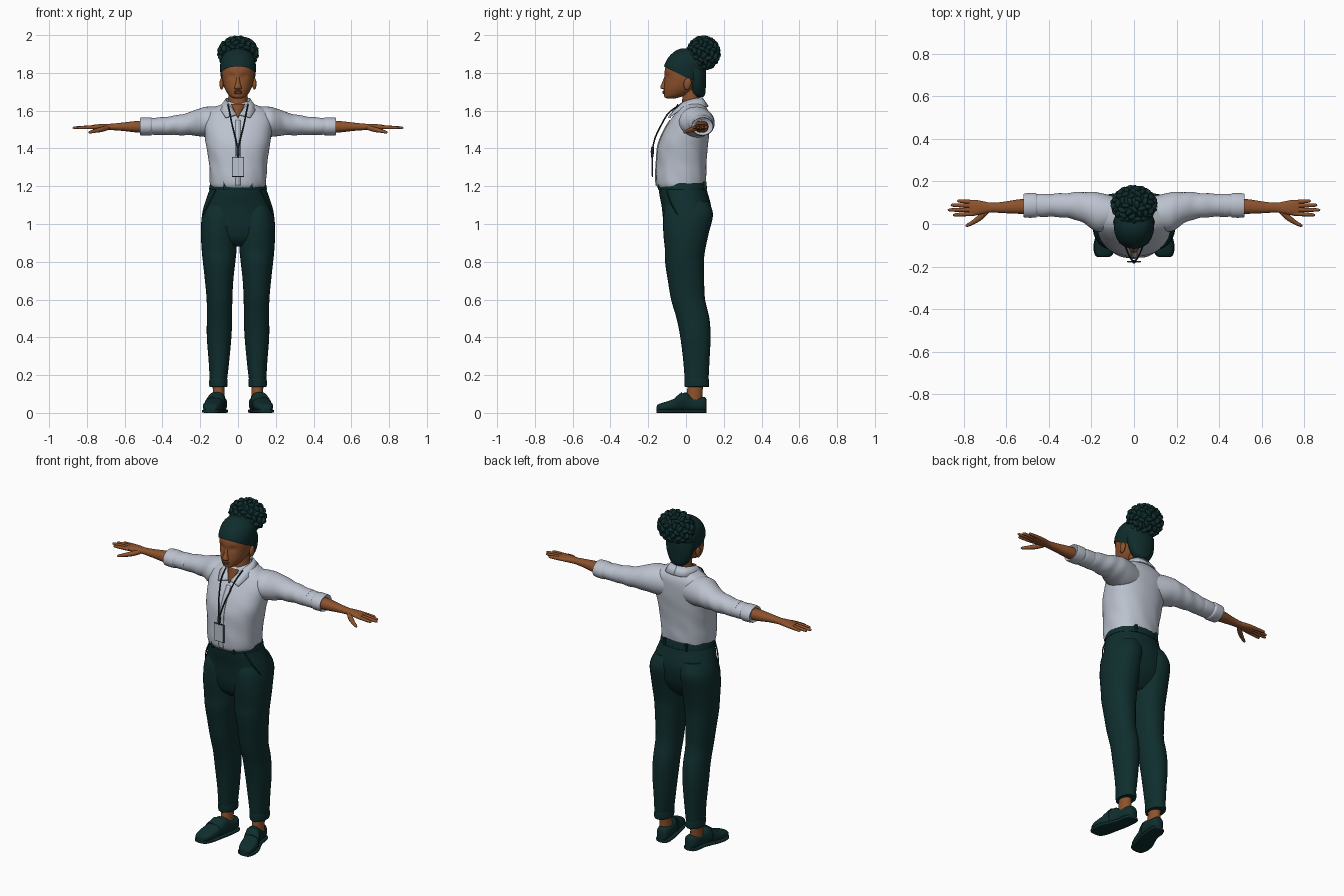
import bpy, bmesh, math
from mathutils import Vector, Matrix


def material(name, rgb):
    m = bpy.data.materials.new(name)
    m.diffuse_color = (*rgb, 1)
    return m


SKIN = material("warm brown skin", (0.27, 0.085, 0.026))
LIP = material("deep brown lips", (0.2, 0.055, 0.022))
SHIRT = material("pale grey blue cotton", (0.5, 0.54, 0.62))
CLOTH = material("dark teal cloth", (0.005, 0.027, 0.027))
HAIR = material("dark teal hair", (0.005, 0.025, 0.025))
CORD = material("charcoal cord", (0.012, 0.018, 0.025))


def finish(name, bm, mat, angle=50):
    bmesh.ops.recalc_face_normals(bm, faces=bm.faces[:])
    me = bpy.data.meshes.new(name)
    bm.to_mesh(me)
    bm.free()
    me.materials.append(mat)
    me.shade_smooth()
    me.set_sharp_from_angle(angle=math.radians(angle))
    ob = bpy.data.objects.new(name, me)
    bpy.context.collection.objects.link(ob)
    return ob


def smooth_rows(rows, steps):
    """Catmull-Rom interpolation of tuples."""
    out = []
    for i in range(len(rows) - 1):
        a, b, c, d = (rows[max(i - 1, 0)], rows[i], rows[i + 1], rows[min(i + 2, len(rows) - 1)])
        for s in range(steps):
            t = s / steps
            out.append(tuple(0.5 * (2 * q + (r - p) * t + (2 * p - 5 * q + 4 * r - w) * t * t
                                    + (3 * q - p - 3 * r + w) * t ** 3)
                             for p, q, r, w in zip(a, b, c, d)))
    return out + [tuple(rows[-1])]


def loft(name, rows, mat, axis='z', n=32, p=2.0, steps=4, side=1, scale=None, shape=None, cut=None):
    """Rows are (position, centre u, centre v, radius u, radius v)."""
    bm = bmesh.new()
    rings = []
    for t, u, v, ru, rv in smooth_rows(rows, steps):
        ring = []
        for k in range(n):
            a = math.tau * k / n
            c, s = math.cos(a), math.sin(a)
            f = scale(t, a) if scale else 1
            pu = u + f * max(ru, 0.001) * math.copysign(abs(c) ** (2 / p), c)
            pv = v + f * max(rv, 0.001) * math.copysign(abs(s) ** (2 / p), s)
            co = Vector({'z': (pu, pv, t), 'x': (t, pu, pv), 'y': (pu, t, pv)}[axis])
            if shape:
                co = shape(co)
            co.x *= side
            ring.append(bm.verts.new(co))
        rings.append(ring)
    for r0, r1 in zip(rings, rings[1:]):
        for k in range(n):
            bm.faces.new((r0[k], r0[(k + 1) % n], r1[(k + 1) % n], r1[k]))
    bm.faces.new(rings[0])
    bm.faces.new(rings[-1])
    if cut:
        bmesh.ops.bisect_plane(bm, geom=bm.verts[:] + bm.edges[:] + bm.faces[:],
                               plane_co=cut[0], plane_no=cut[1], clear_inner=True)
    return finish(name, bm, mat)


def depth(rows):
    """(z, front y, back y, half width) to loft rows."""
    return [(z, 0, (a + b) / 2, w, (b - a) / 2) for z, a, b, w in rows]


def blob(name, co, size, mat, rot=None):
    bm = bmesh.new()
    m = Matrix.Translation(co) @ (rot or Matrix()) @ Matrix.Diagonal((*size, 1))
    bmesh.ops.create_uvsphere(bm, u_segments=16, v_segments=10, radius=1, matrix=m)
    return finish(name, bm, mat)


def box(name, co, size, mat):
    bm = bmesh.new()
    bmesh.ops.create_cube(bm, size=1, matrix=Matrix.Translation(co) @ Matrix.Diagonal((*size, 1)))
    return finish(name, bm, mat, 30)


def tube(name, pts, mat, side=1, n=10):
    """Points are (x, y, z, radius)."""
    pts = smooth_rows(pts, 4)
    bm = bmesh.new()
    rings = []
    for i, q in enumerate(pts):
        d = Vector(pts[min(i + 1, len(pts) - 1)][:3]) - Vector(pts[max(i - 1, 0)][:3])
        e = d.cross(Vector((0.1, 0.9, 0.3))).normalized()
        f = d.cross(e).normalized()
        ring = []
        for k in range(n):
            a = math.tau * k / n
            co = Vector(q[:3]) + q[3] * (e * math.cos(a) + f * math.sin(a))
            co.x *= side
            ring.append(bm.verts.new(co))
        rings.append(ring)
    for r0, r1 in zip(rings, rings[1:]):
        for k in range(n):
            bm.faces.new((r0[k], r0[(k + 1) % n], r1[(k + 1) % n], r1[k]))
    bm.faces.new(rings[0])
    bm.faces.new(rings[-1])
    return finish(name, bm, mat, 60)


def strip(name, a, b, mat, thick, side=1):
    bm = bmesh.new()
    va, vb = ([bm.verts.new((x * side, y, z)) for x, y, z in smooth_rows(e, 4)] for e in (a, b))
    for i in range(len(va) - 1):
        bm.faces.new((va[i], va[i + 1], vb[i + 1], vb[i]))
    ob = finish(name, bm, mat)
    mod = ob.modifiers.new("thickness", 'SOLIDIFY')
    mod.thickness, mod.offset = thick, 0
    return ob


# Head with softly recessed eyes
def face_shape(co):
    if co.y < -0.03:
        for sx in (-1, 1):
            d = ((co.x - sx * 0.034) / 0.02) ** 2 + ((co.z - 1.782) / 0.014) ** 2
            co.y += 0.009 * math.exp(-d)
    return co


skull = [(1.664, -.1, -.06, .018), (1.672, -.114, -.03, .036), (1.69, -.117, .02, .054),
         (1.72, -.117, .06, .071), (1.76, -.113, .085, .082), (1.80, -.114, .098, .087),
         (1.84, -.106, .102, .087), (1.88, -.083, .095, .077), (1.91, -.05, .07, .05), (1.923, -.02, .04, .012)]
loft("head", depth(skull), SKIN, n=48, p=2.1, shape=face_shape)
loft("neck", [(1.56, 0, .02, .07, .06), (1.6, 0, .025, .058, .052), (1.66, 0, .028, .05, .048),
              (1.73, 0, .03, .05, .045)], SKIN)
loft("nose", [(1.712, 0, -.112, .012, .004), (1.717, 0, -.116, .02, .016), (1.727, 0, -.117, .018, .019),
              (1.75, 0, -.112, .011, .014), (1.785, 0, -.104, .008, .008)], SKIN, n=16)
for nm, z, r in (("upper_lip", 1.702, .0055), ("lower_lip", 1.694, .0065)):
    blob(nm, (0, -.116, z), (.022, .009, r), LIP)
for side, tag in ((1, "left"), (-1, "right")):
    blob(tag + "_ear", (side * .087, .008, 1.742), (.011, .02, .032), SKIN, Matrix.Rotation(-.2, 4, 'X'))

# Swept back hair, nape and curly bun
cap = [(z + .006, a - .007, b + .007, w + .007) for z, a, b, w in skull[3:]]
loft("hair_cap", depth(cap), HAIR, n=48, p=2.1, cut=((0, -.1, 1.826), (0, .45, .89)))
loft("hair_nape", [(1.672, 0, .062, .035, .03), (1.69, 0, .062, .055, .04), (1.73, 0, .06, .076, .045),
                   (1.78, 0, .055, .086, .052), (1.82, 0, .05, .087, .055)], HAIR)
centre = Vector((0, .092, 1.905))
blob("bun_core", centre, (.095, .078, .08), HAIR)
for i in range(95):
    z = 1 - 2 * (i + .5) / 95
    a = i * 2.39996
    d = Vector((math.cos(a) * math.sqrt(1 - z * z), math.sin(a) * math.sqrt(1 - z * z), z))
    pos = centre + Vector((d.x * .096, d.y * .077, d.z * .079))
    rot = d.to_track_quat('Z', 'Y').to_matrix().to_4x4() @ Matrix.Rotation(i * 1.1, 4, 'Z')
    blob("bun_curl", pos, (.021, .012, .016), HAIR, rot)

# Shirt body, placket, open neck and collar
body = [(1.185, -.14, .09, .134), (1.205, -.156, .1, .146), (1.25, -.16, .105, .15), (1.32, -.156, .108, .154),
        (1.4, -.15, .115, .166), (1.45, -.136, .12, .174), (1.5, -.113, .124, .178), (1.55, -.083, .124, .18),
        (1.59, -.055, .12, .165), (1.615, -.038, .11, .13), (1.635, -.022, .095, .085), (1.65, -.01, .08, .05)]


def creases(z, a):
    fade = max(0, 1 - abs(z - 1.27) / .15)
    return 1 + .012 * fade * math.sin(9 * a + 25 * z) + .004 * math.sin(5 * a + 60 * z)


loft("shirt_body", depth(body), SHIRT, n=64, p=2.3, scale=creases)
edge = [(y - .002, z) for z, y, _, _ in body[1:8]]
strip("shirt_placket", [(-.013, y, z) for y, z in edge], [(.013, y, z) for y, z in edge], SHIRT, .006)
strip("open_neck_skin", [(-.036, -.043, 1.635), (-.02, -.063, 1.6), (-.001, -.085, 1.563)],
      [(.036, -.043, 1.635), (.02, -.063, 1.6), (.001, -.085, 1.563)], SKIN, .006)
for side, tag in ((1, "left"), (-1, "right")):
    strip(tag + "_collar",
          [(0, .085, 1.668), (.045, .072, 1.667), (.064, .03, 1.66), (.048, -.025, 1.638), (.008, -.083, 1.578)],
          [(0, .117, 1.622), (.06, .103, 1.622), (.095, .035, 1.615), (.09, -.035, 1.6), (.066, -.092, 1.563)],
          SHIRT, .007, side)

# Lanyard and badge
for side, tag in ((1, "left"), (-1, "right")):
    tube(tag + "_lanyard", [(.052, -.03, 1.632, .004), (.044, -.09, 1.59, .004), (.032, -.128, 1.53, .004),
                            (.015, -.162, 1.46, .004), (.002, -.177, 1.4, .004)], CORD, side, 8)
tube("lanyard_clip", [(0, -.177, 1.41, .006), (0, -.178, 1.385, .009), (0, -.179, 1.35, .005)], CORD)
box("badge_frame", (0, -.177, 1.303), (.066, .005, .106), CORD)
box("badge_card", (0, -.18, 1.303), (.06, .004, .1), SHIRT)


def folds(x, a):
    return 1 + .03 * max(0, min(1, (x - .15) * 10)) * math.sin(75 * x + 2 * math.sin(a))


for side, tag in ((1, "left"), (-1, "right")):
    # Sleeve and rolled cuff
    loft(tag + "_sleeve", [(.06, .05, 1.535, .07, .075), (.12, .052, 1.538, .085, .083),
                           (.17, .056, 1.54, .092, .08), (.21, .068, 1.538, .083, .072),
                           (.26, .083, 1.53, .067, .06), (.34, .088, 1.522, .056, .051),
                           (.42, .088, 1.518, .052, .045)], SHIRT, 'x', scale=folds, side=side, steps=6)
    loft(tag + "_cuff", [(.385, .088, 1.518, .045, .04), (.39, .088, 1.518, .053, .046),
                         (.44, .088, 1.517, .054, .045), (.455, .088, 1.517, .052, .044),
                         (.465, .088, 1.516, .058, .048), (.512, .087, 1.516, .057, .047),
                         (.518, .087, 1.516, .052, .043), (.51, .086, 1.516, .04, .035)],
         SHIRT, 'x', side=side)
    # Forearm, palm, fingers and thumb
    loft(tag + "_forearm_hand", [(.46, .084, 1.515, .037, .034), (.54, .082, 1.515, .034, .03),
                                 (.61, .078, 1.515, .027, .022), (.67, .077, 1.514, .023, .017),
                                 (.71, .077, 1.514, .03, .016), (.75, .077, 1.513, .037, .014),
                                 (.775, .076, 1.513, .034, .01)], SKIN, 'x', n=24, p=2.2, side=side)
    for nm, x0, y0, x1, y1 in (("index", .75, .049, .852, .042), ("middle", .755, .067, .876, .066),
                               ("ring", .755, .086, .862, .089), ("little", .745, .102, .832, .109)):
        pts = [(x0 + (x1 - x0) * t, y0 + (y1 - y0) * t, 1.513 - .004 * t, r)
               for t, r in ((0, .0105), (.5, .0095), (.85, .008), (.96, .0055), (1, .001))]
        tube(f"{tag}_{nm}_finger", pts, SKIN, side)
    tube(tag + "_thumb", [(.69, .062, 1.51, .013), (.725, .03, 1.5, .0135), (.76, .006, 1.492, .01),
                          (.785, -.007, 1.486, .007), (.792, -.01, 1.485, .001)], SKIN, side)
    # Trouser leg with hem
    loft(tag + "_trouser_leg", [(1.12, .085, .01, .075, .11), (1.05, .096, .012, .094, .131),
                                (.95, .1, .0, .096, .12), (.86, .1, -.005, .092, .106), (.8, .1, -.008, .086, .103),
                                (.7, .1, .0, .075, .096), (.6, .098, .011, .068, .09), (.5, .098, .037, .067, .087),
                                (.4, .1, .05, .065, .08), (.27, .101, .055, .054, .069),
                                (.175, .104, .056, .046, .063)], CLOTH, side=side, p=2.15)
    loft(tag + "_trouser_hem", [(.18, .104, .056, .045, .062), (.176, .104, .056, .048, .065),
                                (.142, .104, .057, .048, .065), (.138, .104, .057, .044, .061)], CLOTH, side=side)
    tube(tag + "_pocket_seam", [(.118, -.103, 1.18, .004), (.15, -.085, 1.12, .004), (.183, -.045, 1.05, .004)],
         CLOTH, side, 6)
    # Ankle and slip-on shoe
    loft(tag + "_ankle", [(.05, .1, .04, .034, .045), (.1, .102, .045, .031, .042),
                          (.17, .104, .052, .031, .04)], SKIN, side=side, n=20)
    shoe = [(-.156, .145, .014, .03), (-.148, .143, .034, .045), (-.11, .138, .048, .058), (-.06, .128, .049, .076),
            (-.025, .116, .045, .1), (.0, .108, .042, .108), (.03, .1, .039, .092), (.075, .095, .038, .085),
            (.1, .092, .03, .083), (.109, .092, .014, .07)]
    loft(tag + "_shoe", [(y, x, z / 2 + .004, w, z / 2 - .004) for y, x, w, z in shoe],
         CLOTH, 'y', side=side, p=2.5)
    loft(tag + "_sole", [(y, x, .009, w + .005, .009) for y, x, w, z in shoe], CLOTH, 'y', side=side, p=5)
    loft(tag + "_shoe_strap", [(y, x, z / 2 + .005, w, z / 2) for y, x, w, z in
                               ((-.055, .127, .05, .079), (-.04, .121, .049, .091), (-.022, .115, .047, .105))],
         CLOTH, 'y', side=side, p=2.5)

# Hips, waistband and belt loops
hips = [(1.215, -.144, .1, .14), (1.17, -.143, .113, .155), (1.1, -.13, .132, .179), (1.05, -.124, .134, .19),
        (.98, -.117, .12, .193), (.92, -.1, .09, .17), (.88, -.06, .05, .09)]
loft("trouser_hips", depth(hips), CLOTH, n=48, p=2.15)
loft("waistband", depth([(1.222, -.143, .1, .138), (1.22, -.15, .106, .146), (1.186, -.149, .112, .153),
                         (1.182, -.143, .107, .148)]), CLOTH, n=48, p=2.15)
for x in (-.07, .07):
    for y in (-.138, .1):
        box("belt_loop", (x, y, 1.202), (.012, .016, .044), CLOTH)
